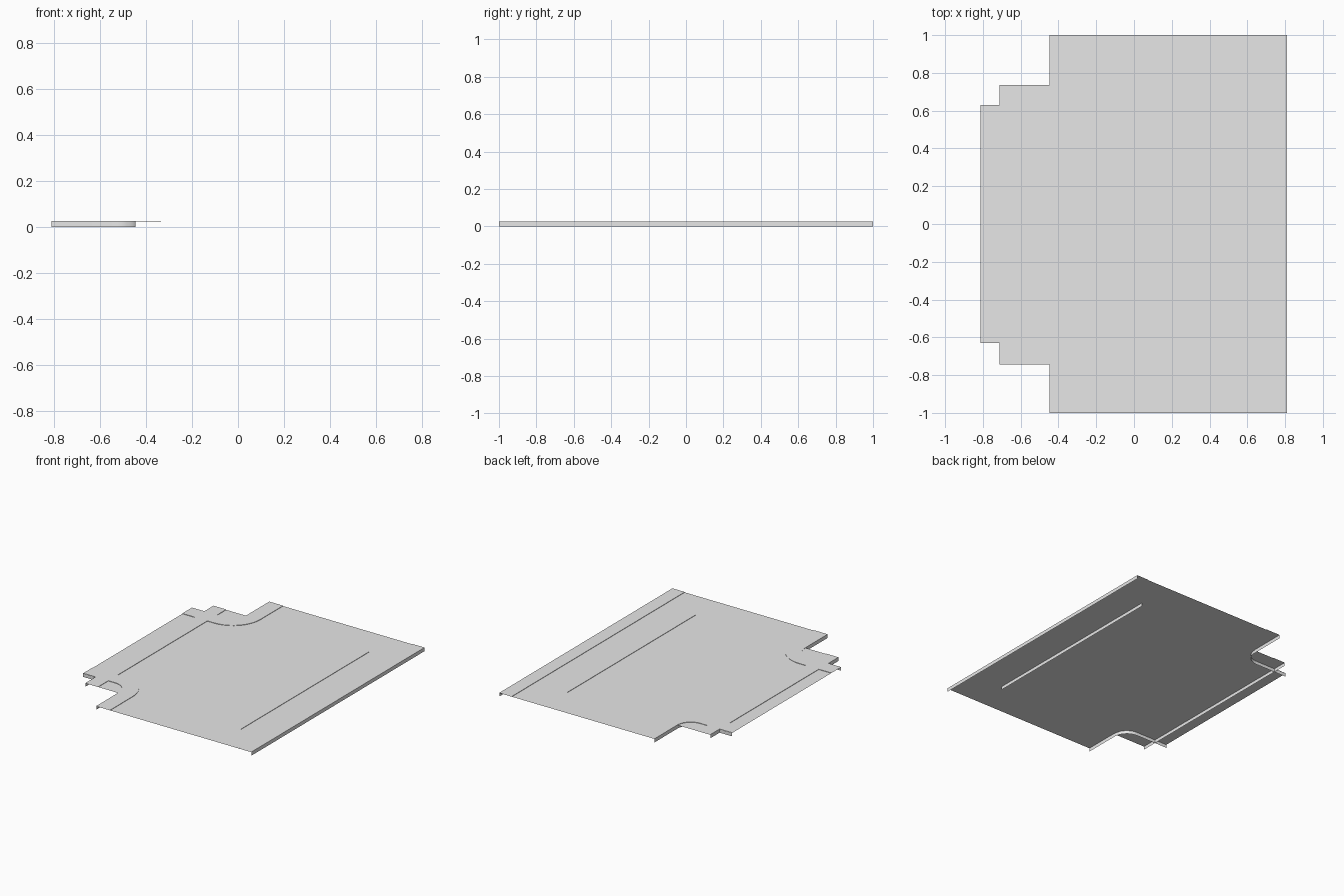
import bpy, bmesh, math
from mathutils import Vector

cube = bpy.data.objects.get("Cube")
if cube:
    bpy.data.objects.remove(cube, do_unlink=True)

ROAD, TOP = 0.024, 0.027   # road level and raised kerb level

grey = bpy.data.materials.new("light grey")
grey.use_nodes = True
grey.diffuse_color = (0.8, 0.8, 0.8, 1)
grey.node_tree.nodes["Principled BSDF"].inputs["Base Color"].default_value = (0.8, 0.8, 0.8, 1)


def finish(bm, name):
    mesh = bpy.data.meshes.new(name)
    bm.to_mesh(mesh)
    bm.free()
    mesh.materials.append(grey)
    obj = bpy.data.objects.new(name, mesh)
    bpy.context.collection.objects.link(obj)
    bpy.ops.object.select_all(action='DESELECT')
    obj.select_set(True)
    bpy.context.view_layer.objects.active = obj
    bpy.ops.object.shade_smooth_by_angle(angle=math.radians(30))
    return obj


def face(bm, verts, toward):
    f = bm.faces.new(verts)
    f.normal_update()
    if f.normal.dot(toward) < 0:
        f.normal_flip()


def kerb(name, inner, outer):
    """Raised strip: low step on the inner line, full skirt on the outer line."""
    bm = bmesh.new()

    def row(path, z):
        return [bm.verts.new((x, y, z)) for x, y in path]
    low, a = row(inner, ROAD), row(inner, TOP)
    b, foot = row(outer, TOP), row(outer, 0)
    for i in range(len(a) - 1):
        j = i + 1
        out = b[i].co - a[i].co + b[j].co - a[j].co
        face(bm, (a[i], a[j], b[j], b[i]), Vector((0, 0, 1)))
        face(bm, (low[i], low[j], a[j], a[i]), -out)
        face(bm, (b[i], b[j], foot[j], foot[i]), out)
    return finish(bm, name)


# Road sheet with stepped corners on one side
outline = [(0.81, -1), (0.81, 1), (-0.445, 1), (-0.445, 0.735), (-0.713, 0.735),
           (-0.713, 0.63), (-0.813, 0.63), (-0.813, -0.63), (-0.713, -0.63),
           (-0.713, -0.745), (-0.445, -0.745), (-0.445, -1)]
bm = bmesh.new()
face(bm, [bm.verts.new((x, y, ROAD)) for x, y in outline], Vector((0, 0, 1)))
finish(bm, "road_surface")

# Straight kerbs: inner x, outer x, start y, end y
for name, xi, xo, y0, y1 in [("side_kerb", 0.71, 0.81, -1, 1),
                             ("lane_kerb", 0.445, 0.547, -0.745, 0.735),
                             ("junction_kerb", -0.61, -0.713, -0.745, 0.735)]:
    kerb(name, [(xi, y0), (xi, y1)], [(xo, y0), (xo, y1)])


# Curved corner kerbs, mirrored front to back
def bend(radius, side, steps=10):
    cx, cy = -0.555, 0.737
    pts = [(cx + radius, 1)]
    for i in range(steps + 1):
        t = math.pi / 2 * i / steps
        pts.append((cx + radius * math.cos(t), cy - radius * math.sin(t)))
    pts.append((-0.813, cy - radius))
    return [(x, y * side) for x, y in pts]


for name, side in (("front_corner_kerb", -1), ("back_corner_kerb", 1)):
    kerb(name, bend(0.22, side), bend(0.108, side))
